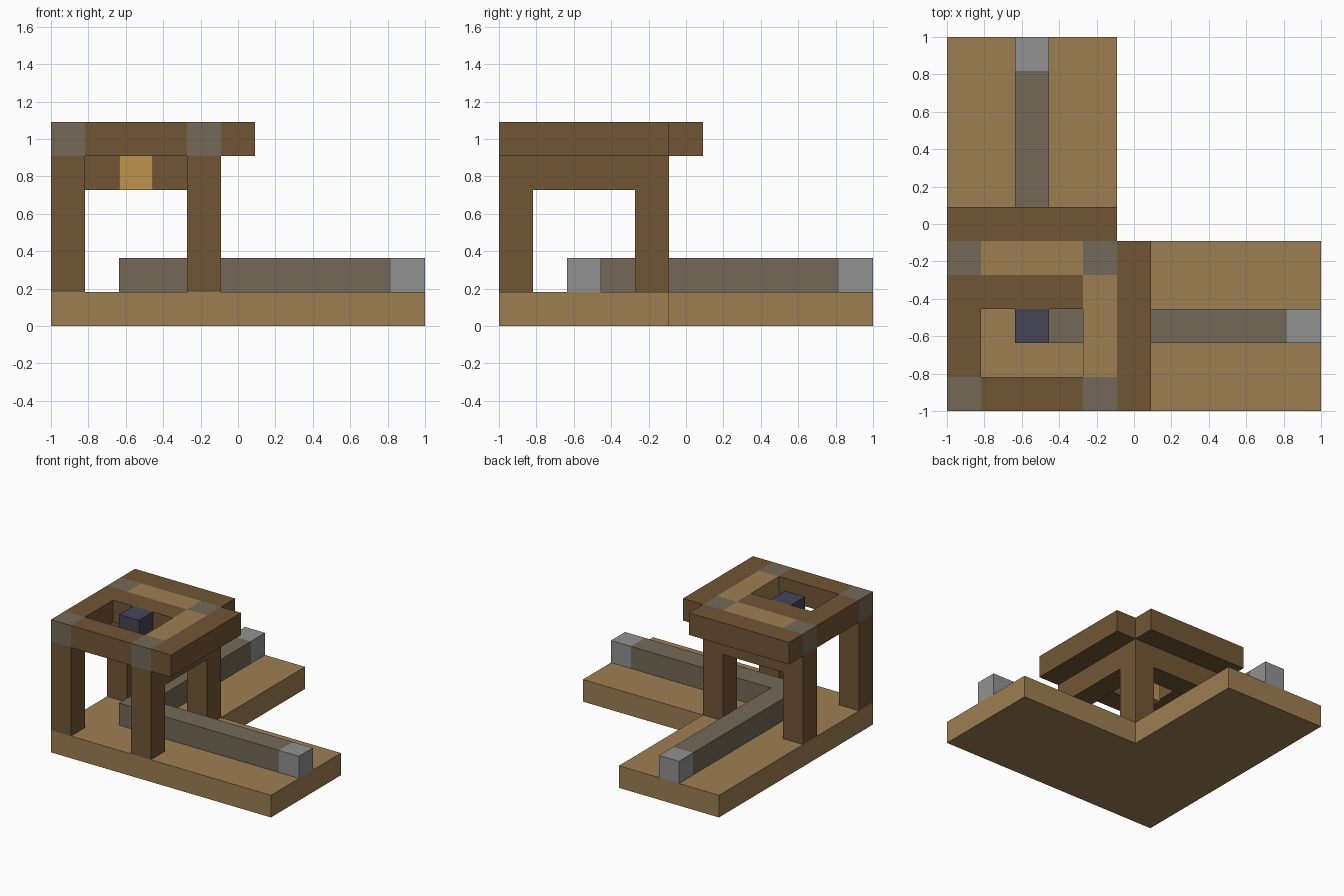
import bpy
import bmesh
from mathutils import Vector

cube = bpy.data.objects.get("Cube")
if cube:
    bpy.data.objects.remove(cube, do_unlink=True)

U = 2 / 11  # side of one block; the plan is an 11 x 11 block square


def material(name, rgb):
    linear = [((c / 255 + 0.055) / 1.055) ** 2.4 for c in rgb] + [1]
    mat = bpy.data.materials.new(name)
    mat.use_nodes = True
    mat.diffuse_color = linear
    mat.node_tree.nodes["Principled BSDF"].inputs["Base Color"].default_value = linear
    return mat


PLANK = material("light wood", (158, 127, 83))
DARK = material("dark wood", (113, 86, 53))
RAIL = material("brown grey stone", (115, 105, 88))
STONE = material("light grey stone", (145, 145, 145))
NAVY = material("dark blue", (69, 69, 87))
AMBER = material("amber", (190, 146, 76))


def to_world(x, y, z):
    return Vector((x * U - 1, y * U - 1, z * U))


def prism(name, outline, z, height, mat):
    """Extrude a plan outline given in block units."""
    bm = bmesh.new()
    face = bm.faces.new([bm.verts.new(to_world(x, y, z)) for x, y in outline])
    top = bmesh.ops.extrude_face_region(bm, geom=[face])["geom"]
    moved = [v for v in top if isinstance(v, bmesh.types.BMVert)]
    bmesh.ops.translate(bm, verts=moved, vec=(0, 0, height * U))
    bmesh.ops.recalc_face_normals(bm, faces=bm.faces)
    mesh = bpy.data.meshes.new(name)
    bm.to_mesh(mesh)
    bm.free()
    mesh.materials.append(mat)
    obj = bpy.data.objects.new(name, mesh)
    bpy.context.collection.objects.link(obj)
    return obj


def box(name, x, y, z, w, d, h, mat):
    return prism(name, [(x, y), (x + w, y), (x + w, y + d), (x, y + d)], z, h, mat)


# L-shaped floor
prism("floor", [(0, 0), (11, 0), (11, 5), (5, 5), (5, 11), (0, 11)], 0, 1, PLANK)

# Two rails meeting under the frame, each with a light end block
prism("rails", [(2, 2), (10, 2), (10, 3), (3, 3), (3, 10), (2, 10)], 1, 1, RAIL)
box("side_rail_end", 10, 2, 1, 1, 1, 1, STONE)
box("back_rail_end", 2, 10, 1, 1, 1, 1, STONE)

# Four posts with stone caps
for side, x in (("right", 0), ("left", 4)):
    for end, y in (("front", 0), ("back", 4)):
        box(f"{end}_{side}_post", x, y, 1, 1, 1, 4, DARK)
        box(f"{end}_{side}_cap", x, y, 5, 1, 1, 1, RAIL)

# Lintels over the two openings the rails pass through
box("back_lintel", 1, 4, 4, 3, 1, 1, DARK)
box("left_lintel", 4, 1, 4, 1, 3, 1, DARK)

# Roof frame
box("front_roof_beam", 1, 0, 5, 3, 1, 1, DARK)
box("right_roof_beam", 0, 1, 5, 1, 3, 1, DARK)
box("middle_roof_beam", 1, 3, 5, 3, 1, 1, DARK)
box("back_roof_plank", 1, 4, 5, 3, 1, 1, PLANK)
box("left_roof_plank", 4, 1, 5, 1, 3, 1, PLANK)
box("left_eave", 5, 0, 5, 1, 5, 1, DARK)
box("back_eave", 0, 5, 5, 5, 1, 1, DARK)

# Hanging lamp in the roof opening
box("lamp_holder", 2, 2, 5, 1, 1, 1, NAVY)
box("lamp", 2, 2, 4, 1, 1, 1, AMBER)
